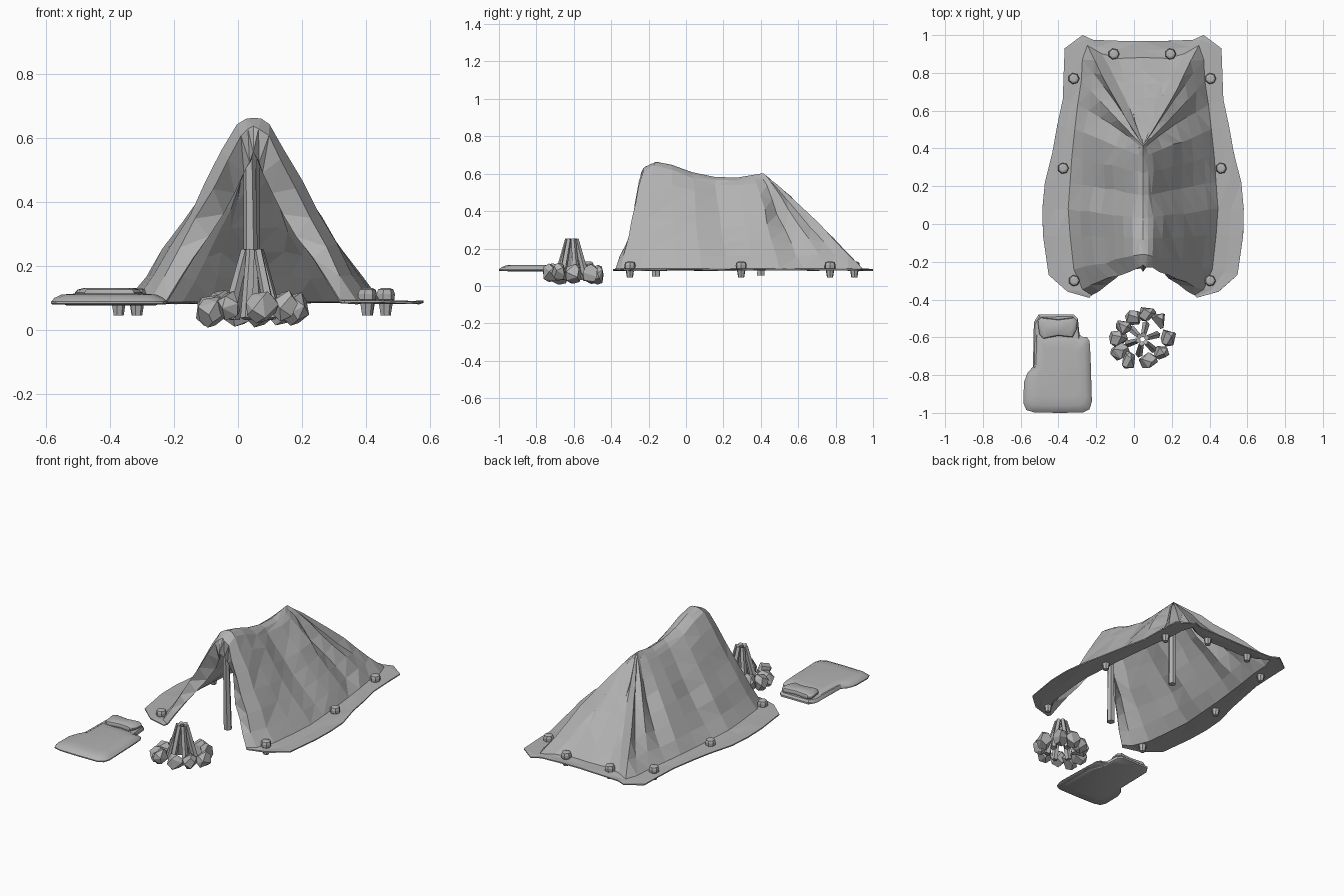
import bpy, bmesh, math, random
from mathutils import Vector

if "Cube" in bpy.data.objects:
    bpy.data.objects.remove(bpy.data.objects["Cube"])

random.seed(4)
C = 0.048  # centre line of the tent

grey = bpy.data.materials.new("plain grey")
grey.diffuse_color = (0.45, 0.45, 0.45, 1)
grey.use_nodes = True
grey.node_tree.nodes["Principled BSDF"].inputs["Base Color"].default_value = grey.diffuse_color


def finish(name, bm):
    bmesh.ops.recalc_face_normals(bm, faces=bm.faces[:])
    me = bpy.data.meshes.new(name)
    bm.to_mesh(me)
    bm.free()
    ob = bpy.data.objects.new(name, me)
    bpy.context.collection.objects.link(ob)
    me.materials.append(grey)
    return ob


def loft(name, outline, rings, smooth=False):
    """Stack scaled copies of an outline; rings are (scale, z)."""
    cx = (min(p[0] for p in outline) + max(p[0] for p in outline)) / 2
    cy = (min(p[1] for p in outline) + max(p[1] for p in outline)) / 2
    bm = bmesh.new()
    loops = [[bm.verts.new((cx + (x - cx) * s, cy + (y - cy) * s, z)) for x, y in outline]
             for s, z in rings]
    n = len(outline)
    for a, b in zip(loops, loops[1:]):
        for i in range(n):
            bm.faces.new((a[i], a[(i + 1) % n], b[(i + 1) % n], b[i]))
    bm.faces.new(loops[0])
    bm.faces.new(loops[-1])
    ob = finish(name, bm)
    if smooth:
        bpy.ops.object.select_all(action='DESELECT')
        ob.select_set(True)
        bpy.context.view_layer.objects.active = ob
        bpy.ops.object.shade_smooth_by_angle(angle=math.radians(35))
    return ob


def ngon(x, y, r, n):
    return [(x + r * math.cos(math.tau * i / n), y + r * math.sin(math.tau * i / n)) for i in range(n)]


def stick(name, a, b, r0, r1, n=6):
    a, b = Vector(a), Vector(b)
    bm = bmesh.new()
    bmesh.ops.create_cone(bm, cap_ends=True, segments=n, radius1=r0, radius2=r1, depth=(b - a).length)
    ob = finish(name, bm)
    ob.location = (a + b) / 2
    ob.rotation_mode = 'QUATERNION'
    ob.rotation_quaternion = (b - a).to_track_quat('Z', 'Y')
    return ob


# Tent stations, front opening to back centre:
# ridge y, ridge z, foot half width, foot y, hem half width, hem y, roundness, fold
ST = [
    (-.25, .555, .27, -.375, .285, -.39, 0, -.005),
    (-.215, .635, .32, -.345, .40, -.358, .8, .0),
    (-.16, .66, .365, -.24, .50, -.27, 1, .0),
    (-.08, .645, .385, -.06, .53, -.06, .9, -.008),
    (.03, .605, .395, .08, .533, .08, .7, .004),
    (.15, .58, .385, .22, .52, .22, .6, -.008),
    (.27, .575, .375, .36, .48, .38, .5, .006),
    (.36, .59, .36, .5, .455, .52, .4, .006),
    (.40, .597, .345, .63, .425, .66, .3, -.02),
    (.415, .597, .325, .76, .42, .8, .2, .004),
    (.415, .597, .32, .87, .415, .93, .1, -.014),
    (.415, .597, .295, .945, .32, 1.0, .1, .016),
    (.415, .597, .22, .9, .265, .975, .1, -.014),
    (.415, .597, .13, .875, .14, .97, .1, .006),
    (.415, .597, 0, .88, 0, .968, .1, -.004),
]
T = [0, .06, .13, .26, .4, .55, .7, .85, 1]
BUMP = [0, .055, .095, .085, .05, .025, .005, -.015, 0]
EDGE_Y = [0, .03, .06, .085, .07, .04, .015, 0, 0]  # the opening edge is pulled back beside the ridge


def station(bm, s, side, first):
    ry, rz, fw, fy, hw, hy, k, fold = s
    col = []
    fold += random.uniform(-.005, .005)
    for t, b, e in zip(T, BUMP, EDGE_Y):
        f = fold * math.sin(math.pi * t)
        z = .09 + (rz - .09) * (1 - t + k * b) + f
        j = 0 if t in (0, 1) else random.uniform(-.006, .006)
        y = ry + (fy - ry) * t + j + (e if first else 0)
        col.append(bm.verts.new((C + side * (fw * t + f + j if t else 0), y, z)))
    for m in (.5, 1):
        col.append(bm.verts.new((C + side * (fw + (hw - fw) * m), fy + (hy - fy) * m,
                                 .086 + random.uniform(-.003, .003))))
    return col


# Canvas draped over the poles, with a flat hem
bm = bmesh.new()
cols = [station(bm, s, -1, s is ST[0]) for s in ST]
cols += [station(bm, s, 1, s is ST[0]) for s in reversed(ST[:-1])]
for a, b in zip(cols, cols[1:]):
    for i in range(len(a) - 1):
        bm.faces.new((a[i], a[i + 1], b[i + 1], b[i]))
bmesh.ops.remove_doubles(bm, verts=bm.verts[:], dist=.001)
bmesh.ops.triangulate(bm, faces=bm.faces[:])
tent = finish("tent_canvas", bm)
mod = tent.modifiers.new("thickness", 'SOLIDIFY')
mod.thickness = .007
mod.offset = 0

# Poles
stick("front_pole", (.042, -.16, .05), (.035, -.17, .62), .024, .018)
stick("back_pole", (.045, .40, .055), (.048, .405, .57), .022, .022)

# Pegs through the hem
for i, (x, y) in enumerate([(.36, -.3), (.418, .295), (.362, .77), (.15, .9)]):
    for side, tag in ((-1, "left"), (1, "right")):
        loft(f"{tag}_peg_{i + 1}", ngon(C - .005 + side * x, y, .03, 7),
             [(.55, .045), (.8, .09), (.97, .094), (1, .112), (.85, .126), (.5, .13)])

# Sleeping pad, blanket and pillow
loft("sleeping_pad", [(-.53, -.52), (-.505, -.48), (-.32, -.478), (-.297, -.5), (-.285, -.62),
                      (-.25, -.7), (-.25, -.93), (-.28, -.96), (-.52, -.96), (-.545, -.93),
                      (-.535, -.75)],
     [(.95, .076), (1, .081), (1, .092), (.95, .102)], True)
loft("blanket", [(-.525, -.57), (-.53, -.75), (-.565, -.79), (-.583, -.84), (-.585, -.95),
                 (-.57, -.985), (-.53, -.997), (-.4, -1.0), (-.27, -.998), (-.235, -.98),
                 (-.223, -.94), (-.23, -.7), (-.235, -.62), (-.25, -.597), (-.27, -.6), (-.295, -.58)],
     [(.98, .079), (1, .082), (1, .088), (.94, .1), (.82, .11), (.6, .113)], True)
loft("pillow", [(-.51, -.51), (-.49, -.495), (-.4, -.505), (-.32, -.495), (-.3, -.515), (-.305, -.56),
                (-.325, -.6), (-.4, -.592), (-.48, -.607), (-.5, -.585), (-.505, -.55)],
     [(.9, .1), (1, .108), (1, .117), (.92, .126), (.72, .131)], True)

# Ring of stones
ROCKS = [(0, -.495, .06), (.07, -.475, .06), (.135, -.51, .065), (.182, -.6, .065), (.145, -.68, .075),
         (.075, -.725, .07), (-.028, -.722, .075), (-.075, -.675, .055), (-.085, -.605, .06),
         (-.055, -.545, .075)]
for i, (x, y, z) in enumerate(ROCKS):
    bm = bmesh.new()
    dims = (random.uniform(.044, .056), random.uniform(.04, .052), random.uniform(.05, .058))
    for j in range(13):
        h = 1 - 2 * (j + .5) / 13
        a = j * 2.4 + random.uniform(-.6, .6)
        r = math.sqrt(1 - h * h)
        bm.verts.new((x + dims[0] * r * math.cos(a), y + dims[1] * r * math.sin(a),
                      max(0, z + dims[2] * h)))
    bmesh.ops.convex_hull(bm, input=bm.verts[:])
    bmesh.ops.dissolve_limit(bm, angle_limit=math.radians(20), verts=bm.verts[:], edges=bm.edges[:])
    finish(f"fire_stone_{i + 1}", bm)

# Firewood leaning together
for i in range(6):
    a = math.tau * i / 6 + .3
    c, s = math.cos(a), math.sin(a)
    stick(f"firewood_{i + 1}", (.045 + .08 * c, -.61 + .08 * s, .035),
          (.045 + .023 * c, -.61 + .023 * s, .25), .02, .014, 5)
